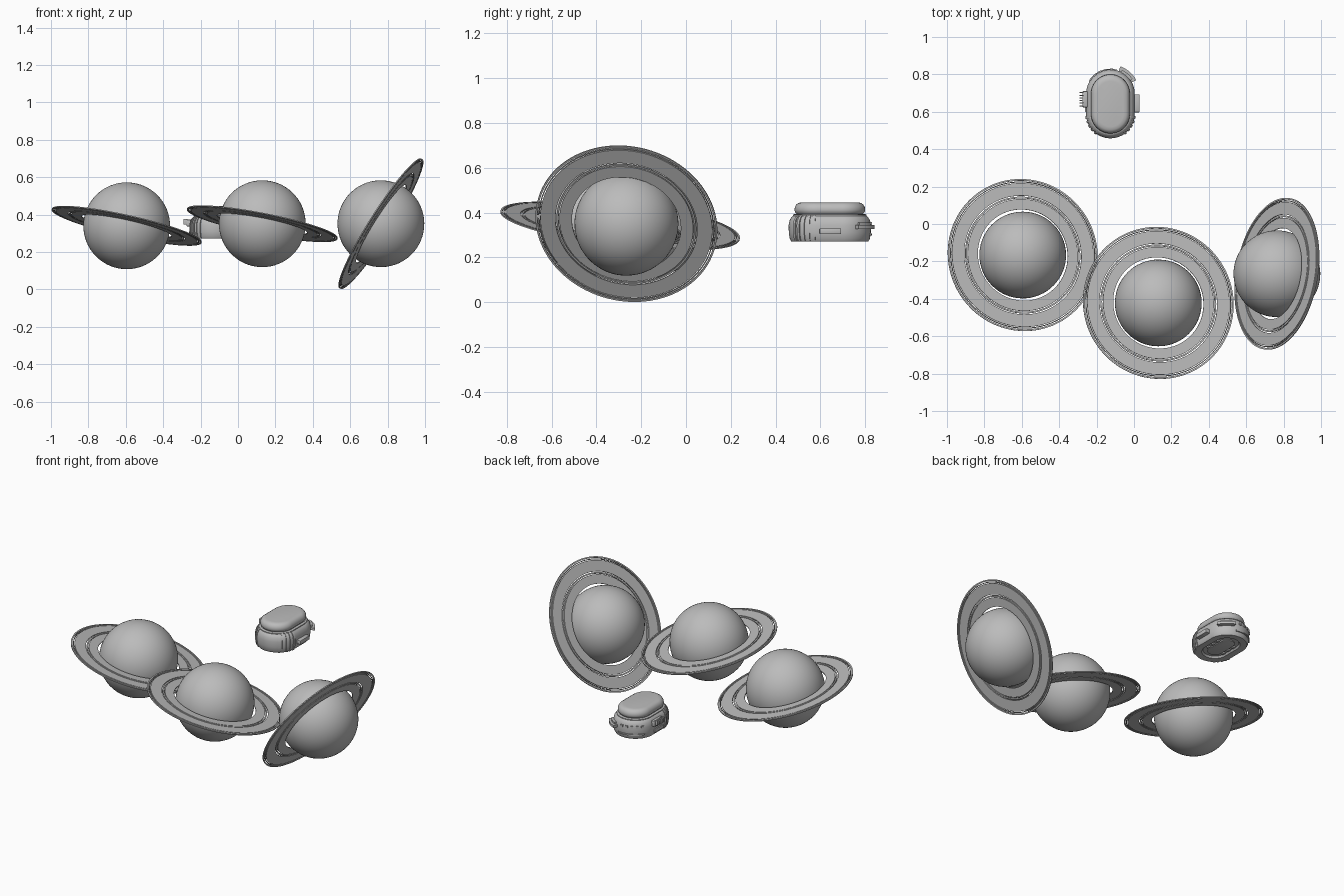
import bpy, bmesh, math
from mathutils import Vector

cube = bpy.data.objects.get("Cube")
if cube:
    bpy.data.objects.remove(cube, do_unlink=True)

grey = bpy.data.materials.new("plain_grey")
grey.use_nodes = True
GREY = (0.5, 0.5, 0.5, 1)
grey.diffuse_color = GREY
grey.node_tree.nodes["Principled BSDF"].inputs["Base Color"].default_value = GREY


def finish(bm, name, angle=35):
    bmesh.ops.recalc_face_normals(bm, faces=bm.faces)
    mesh = bpy.data.meshes.new(name)
    bm.to_mesh(mesh)
    bm.free()
    mesh.materials.append(grey)
    obj = bpy.data.objects.new(name, mesh)
    bpy.context.collection.objects.link(obj)
    bpy.ops.object.select_all(action='DESELECT')
    obj.select_set(True)
    bpy.context.view_layer.objects.active = obj
    bpy.ops.object.shade_smooth_by_angle(angle=math.radians(angle))
    return obj


def skin(bm, loops, closed=False, cap=False):
    """Bridge a list of equal closed loops of points."""
    rows = [[bm.verts.new(p) for p in loop] for loop in loops]
    n = len(rows[0])
    pairs = list(zip(rows, rows[1:]))
    if closed:
        pairs.append((rows[-1], rows[0]))
    for a, b in pairs:
        for i in range(n):
            j = (i + 1) % n
            bm.faces.new((a[i], a[j], b[j], b[i]))
    if cap:
        bm.faces.new(rows[0])
        bm.faces.new(rows[-1])


# ---------- ringed planets ----------
R_PLANET = 0.232
BANDS = [(0.246, 0.302), (0.306, 0.315), (0.320, 0.388), (0.392, 0.397), (0.401, 0.41)]
HALF_THICK = 0.003


def circle(r, z, n=128):
    return [(r * math.cos(2 * math.pi * i / n), r * math.sin(2 * math.pi * i / n), z)
            for i in range(n)]


def ringed_planet(name, centre, normal):
    turn = Vector((0, 0, 1)).rotation_difference(Vector(normal))
    bm = bmesh.new()
    bmesh.ops.create_uvsphere(bm, u_segments=64, v_segments=32, radius=R_PLANET)
    globe = finish(bm, name + "_globe")
    bm = bmesh.new()
    for r0, r1 in BANDS:
        h = HALF_THICK
        skin(bm, [circle(r0, -h), circle(r1, -h), circle(r1, h), circle(r0, h)], closed=True)
    rings = finish(bm, name + "_rings")
    for obj in (globe, rings):
        obj.location = centre
        obj.rotation_mode = 'QUATERNION'
        obj.rotation_quaternion = turn


ringed_planet("left_planet", (0.764, -0.266, 0.351), (-0.836, 0.145, 0.529))
ringed_planet("middle_planet", (0.13, -0.422, 0.351), (0.19, 0.135, 0.972))
ringed_planet("right_planet", (-0.595, -0.166, 0.34), (0.215, 0.135, 0.967))

# ---------- rounded capsule craft ----------
CX, CY = -0.126, 0.642
HALF_W, STRAIGHT = 0.13, 0.054


def outline_point(angle, inset, z):
    r = HALF_W - inset
    s = math.sin(angle)
    return (CX + r * math.cos(angle), CY + math.copysign(STRAIGHT, s) + r * s, z)


def stadium(inset, z, n=32):
    half = [math.pi * (i + 0.001) / (n + 0.002) for i in range(n + 1)]
    return [outline_point(a, inset, z) for a in half + [a + math.pi for a in half]]


# (inset, height) pairs running from the belly up
HULL = [(0.06, 0.284), (0.052, 0.273), (0.012, 0.272), (0.005, 0.284), (0.001, 0.31),
        (0, 0.345), (0.005, 0.367), (0.014, 0.381), (0.026, 0.39), (0.036, 0.392),
        (0.037, 0.398)]
DOME = [(0.036, 0.394), (0.029, 0.402), (0.026, 0.412), (0.028, 0.425), (0.035, 0.437),
        (0.046, 0.444), (0.062, 0.446)]
for part, profile in (("craft_hull", HULL), ("craft_dome", DOME)):
    bm = bmesh.new()
    skin(bm, [stadium(i, z) for i, z in profile], cap=True)
    finish(bm, part)


def arc_band(bm, start, end, r_in, r_out, z0, z1, steps=10):
    """Flat band bent around an end of the hull, angles in degrees."""
    loops = []
    for k in range(steps + 1):
        a = math.radians(start + (end - start) * k / steps)
        loops.append([outline_point(a, HALF_W - r, z)
                      for r, z in ((r_in, z0), (r_out, z0), (r_out, z1), (r_in, z1))])
    skin(bm, loops, cap=True)


# upright ribs wrapped round the front end
bm = bmesh.new()
for k in range(5):
    for sign in (-1, 1):
        mid = 270 + sign * (38 + 11 * k)
        loops = []
        for inset, z in HULL[2:9]:
            a0, a1 = math.radians(mid - 3), math.radians(mid + 3)
            loops.append([outline_point(a0, inset + 0.01, z), outline_point(a0, inset - 0.005, z),
                          outline_point(a1, inset - 0.005, z), outline_point(a1, inset + 0.01, z)])
        skin(bm, loops, cap=True)
finish(bm, "front_ribs")

# raised belt under the dome and flange on the back left corner
bm = bmesh.new()
arc_band(bm, 28, 70, 0.12, 0.156, 0.328, 0.344)
arc_band(bm, 34, 64, 0.12, 0.142, 0.344, 0.356)
finish(bm, "back_flange")

bm = bmesh.new()
skin(bm, [stadium(i, z) for i, z in ((0.03, 0.386), (0.02, 0.386), (0.02, 0.391), (0.03, 0.395))],
     closed=True)
finish(bm, "dome_collar")


def box(name, centre, size, bevel=0.003):
    bm = bmesh.new()
    bmesh.ops.create_cube(bm, size=1)
    for v in bm.verts:
        v.co = Vector(centre) + Vector([c * s for c, s in zip(v.co, size)])
    bmesh.ops.bevel(bm, geom=bm.edges[:], offset=bevel, segments=2, affect='EDGES', profile=0.5)
    return finish(bm, name)


# side panels
box("left_side_panel", (0.012, 0.645, 0.317), (0.034, 0.096, 0.026))
box("right_side_panel", (CX - HALF_W, 0.645, 0.30), (0.012, 0.09, 0.022))

# toothed sensor block on the right side
box("sensor_block", (-0.262, 0.667, 0.355), (0.026, 0.086, 0.036))
for k in range(6):
    box("sensor_tooth", (-0.28, 0.632 + 0.014 * k, 0.362), (0.022, 0.005, 0.03), 0.001)

# small studs and vents round the back end
bm = bmesh.new()
for k in range(5):
    arc_band(bm, 84 + 14 * k, 91 + 14 * k, 0.12, 0.135, 0.345, 0.358, 3)
arc_band(bm, 75, 150, 0.12, 0.134, 0.298, 0.306)
finish(bm, "back_vents")

# belly hatch
bm = bmesh.new()
skin(bm, [stadium(i, z) for i, z in ((0.085, 0.288), (0.085, 0.277), (0.092, 0.275))], cap=True)
finish(bm, "belly_hatch")
for side in (-1, 1):
    for k in range(3):
        box("belly_fitting", (CX + side * 0.058, CY + 0.045 * (k - 1), 0.281),
            (0.014, 0.022, 0.012), 0.002)
